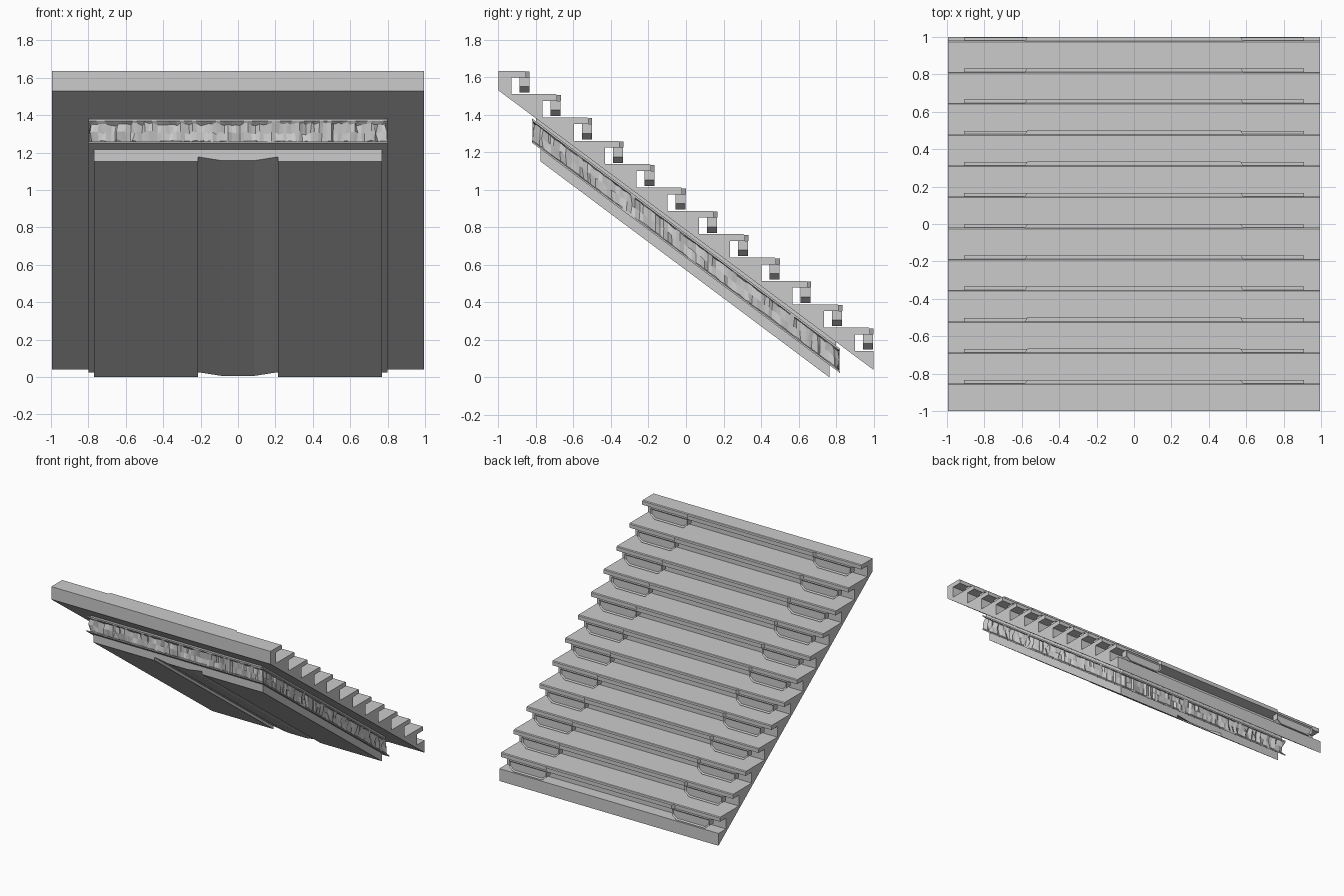
import bpy, bmesh, random

if "Cube" in bpy.data.objects:
    bpy.data.objects.remove(bpy.data.objects["Cube"])
random.seed(4)

STEPS, RUN, RISE, TOP = 12, 1 / 6, 0.1245, 1.635
SLOPE = -0.7475
HALF = 0.995


def make_object(name, bm):
    bmesh.ops.remove_doubles(bm, verts=bm.verts, dist=1e-5)
    bmesh.ops.recalc_face_normals(bm, faces=bm.faces)
    mesh = bpy.data.meshes.new(name)
    bm.to_mesh(mesh)
    bm.free()
    obj = bpy.data.objects.new(name, mesh)
    bpy.context.collection.objects.link(obj)
    return obj


def loft(bm, start, end):
    """Closed prism between two matching outlines."""
    a = [bm.verts.new(p) for p in start]
    b = [bm.verts.new(p) for p in end]
    faces = [bm.faces.new(a), bm.faces.new(b[::-1])]
    n = len(a)
    for i in range(n):
        faces.append(bm.faces.new((a[i], b[i], b[(i + 1) % n], a[(i + 1) % n])))
    return faces


def extrude_x(bm, profile, x0, x1):
    return loft(bm, [(x0, y, z) for y, z in profile], [(x1, y, z) for y, z in profile])


# Stair body: treads run back beneath each overhanging nose
profile = [(1.0, 0.04), (-1.0, 1.53), (-1.0, TOP)]
for i in range(STEPS):
    y, z = -1 + (i + 1) * RUN, TOP - i * RISE
    profile += [(y - 0.026, z), (y - 0.02, z - 0.006), (y - 0.02, z - 0.036),
                (y - 0.098, z - 0.036), (y - 0.098, z - RISE)]
profile.append((1.0, TOP - STEPS * RISE))
bm = bmesh.new()
extrude_x(bm, profile, -HALF, HALF)
make_object("stair_body", bm)

# Nosing strips across the middle of each step, with tapered ends
bm = bmesh.new()
for i in range(STEPS):
    y, z = -1 + (i + 1) * RUN, TOP - i * RISE
    plan = [(-0.585, y - 0.021), (-0.57, y), (0.57, y), (0.585, y - 0.021)]
    loft(bm, [(px, py, z - 0.036) for px, py in plan], [(px, py, z - 0.004) for px, py in plan])
make_object("step_nosings", bm)

# Lamp housings under both ends of each nose
bm = bmesh.new()
for i in range(STEPS):
    y, z = -1 + (i + 1) * RUN, TOP - i * RISE
    for s in (-1, 1):
        outline = [(0.57, z - 0.036), (0.57, z - 0.085), (0.61, z - 0.117),
                   (0.87, z - 0.117), (0.91, z - 0.085), (0.91, z - 0.036)]
        faces = loft(bm, [(s * px, y - 0.002, pz) for px, pz in outline],
                     [(s * px, y - 0.055, pz) for px, pz in outline])
        bmesh.ops.recalc_face_normals(bm, faces=faces)
        bmesh.ops.inset_region(bm, faces=[faces[0]], thickness=0.012, depth=-0.008)
make_object("step_lamps", bm)

# Rough core: sheared slab whose edge is broken into random vertical facets
bm = bmesh.new()
X, Y, Z0, H = 0.8, 0.82, 1.25, 0.13
corners = [(-X, -Y), (X, -Y), (X, Y), (-X, Y)]
COUNT = 75
ring = []
for k in range(4):
    (ax, ay), (bx, by) = corners[k], corners[(k + 1) % 4]
    for j in range(COUNT):
        t = j / COUNT
        ring.append((ax + (bx - ax) * t, ay + (by - ay) * t))
rows = []
for f, rough in ((0, 0), (0.08, 0), (0.12, 1), (0.5, 1), (0.86, 1), (0.91, 0), (1, 0)):
    row = []
    for px, py in ring:
        k = 1 - rough * random.uniform(0.0, 0.03)
        g = f + rough * random.uniform(-0.03, 0.03)
        y = py * k
        row.append(bm.verts.new((px * k, y, Z0 + (y + Y) * SLOPE + g * H)))
    rows.append(row)
n = len(ring)
for lo, hi in zip(rows, rows[1:]):
    for i in range(n):
        j = (i + 1) % n
        bm.faces.new((lo[i], lo[j], hi[j], hi[i]))
bm.faces.new(rows[0][::-1])
bm.faces.new(rows[-1])
make_object("rough_core", bm)

# Thin joint that ties the core to the stair body
bm = bmesh.new()
extrude_x(bm, [(-0.8, 1.365), (0.8, 1.365 + 1.6 * SLOPE),
               (0.8, 1.40 + 1.6 * SLOPE), (-0.8, 1.40)], -0.78, 0.78)
make_object("core_joint", bm)

# Underside plate with a raised central channel
section = [(-0.77, 0.07), (-0.77, 0), (-0.215, 0), (-0.215, 0.026), (-0.088, 0.006),
           (0.088, 0.006), (0.215, 0.026), (0.215, 0), (0.77, 0), (0.77, 0.07)]
y0, y1 = -0.775, 0.765
drop = (y1 - y0) * SLOPE
bm = bmesh.new()
loft(bm, [(x, y0, z - drop) for x, z in section], [(x, y1, z) for x, z in section])
make_object("underside_plate", bm)
